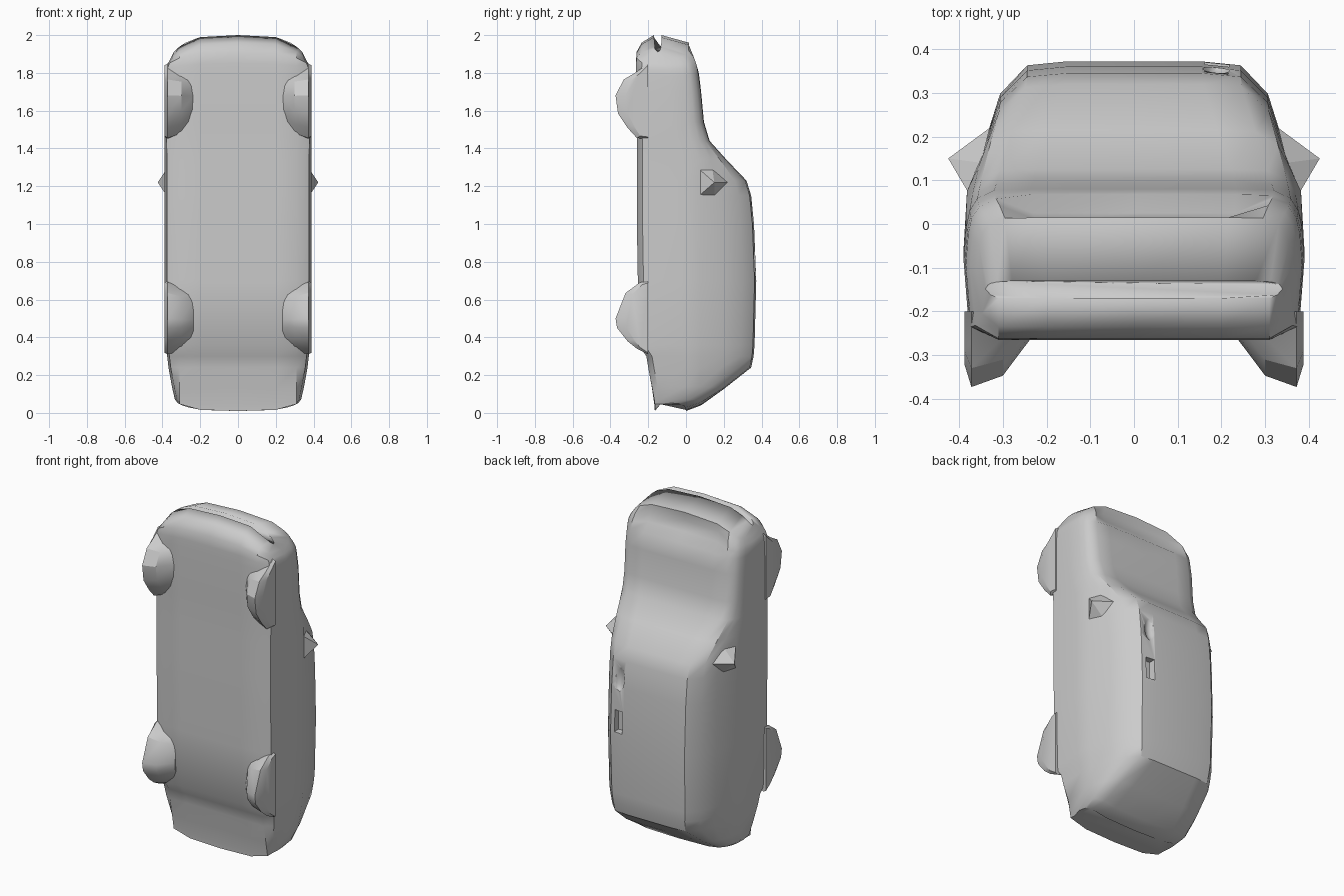
import bpy, bmesh, math

if "Cube" in bpy.data.objects:
    bpy.data.objects.remove(bpy.data.objects["Cube"])

grey = bpy.data.materials.new("plain grey")
grey.diffuse_color = (0.6, 0.6, 0.6, 1)
grey.use_nodes = True
grey.node_tree.nodes["Principled BSDF"].inputs["Base Color"].default_value = grey.diffuse_color


def finish(name, bm, angle=40):
    bmesh.ops.recalc_face_normals(bm, faces=bm.faces)
    me = bpy.data.meshes.new(name)
    bm.to_mesh(me)
    bm.free()
    ob = bpy.data.objects.new(name, me)
    bpy.context.collection.objects.link(ob)
    me.materials.append(grey)
    bpy.ops.object.select_all(action='DESELECT')
    ob.select_set(True)
    bpy.context.view_layer.objects.active = ob
    bpy.ops.object.shade_smooth_by_angle(angle=math.radians(angle))
    return ob


def loft(bm, rings):
    rows = [[bm.verts.new(p) for p in r] for r in rings]
    n = len(rows[0])
    for a, b in zip(rows, rows[1:]):
        for i in range(n):
            j = (i + 1) % n
            bm.faces.new((a[i], a[j], b[j], b[i]))
    bm.faces.new(rows[0])
    bm.faces.new(rows[-1][::-1])


# Car body: lofted along z (station height, half width, underside, top, end rounding)
stations = [
    (0.01, 0.32, -0.165, 0.00, 0.6), (0.04, 0.335, -0.167, 0.08, 0.4),
    (0.13, 0.35, -0.18, 0.205, 0.1), (0.24, 0.368, -0.20, 0.345, 0),
    (0.30, 0.375, -0.21, 0.358, 0), (0.36, 0.383, -0.25, 0.363, 0),
    (0.70, 0.388, -0.255, 0.372, 0), (1.00, 0.388, -0.26, 0.36, 0),
    (1.15, 0.388, -0.26, 0.345, 0), (1.23, 0.388, -0.26, 0.32, 0),
    (1.34, 0.388, -0.26, 0.215, 0), (1.44, 0.39, -0.26, 0.125, 0),
    (1.54, 0.39, -0.262, 0.095, 0), (1.70, 0.39, -0.265, 0.08, 0),
    (1.80, 0.387, -0.265, 0.068, 0.1), (1.85, 0.385, -0.265, 0.06, 0.2),
    (1.91, 0.375, -0.262, 0.045, 0.5), (1.96, 0.36, -0.235, 0.015, 0.8),
    (2.00, 0.34, -0.17, -0.13, 1),
]


def section(z, w, lo, hi, rnd):
    t = min(1, max(0, (hi - 0.08) / 0.25))        # 0 = bonnet, 1 = cabin
    belt = min(0.075, lo + (hi - lo) * 0.75)
    sill = min(0.03, (hi - lo) * 0.2)
    half = [(0, lo), (0.2, lo), (0.31, lo), (w - 0.012, lo + sill),
            (w, lo + (belt - lo) * 0.7), (w * 0.985, belt)]
    for f, bonnet, cabin in ((0.42, 0.965, 0.87), (0.75, 0.92, 0.79),
                             (0.97, 0.82, 0.63), (1, 0.6, 0.4)):
        half.append((w * (bonnet + (cabin - bonnet) * t), belt + f * (hi - belt)))
    # shallow scoop across the nose
    dip = 0.035 if 1.84 < z < 1.92 else 0
    half[-1] = (half[-1][0], half[-1][1] - dip)
    half.append((0, hi - dip))
    full = half + [(-x, y) for x, y in half[-2:0:-1]]
    s = 1 if z > 1 else -1
    return [(x, y, z - s * rnd * 0.1 * (abs(x) / 0.35) ** 4) for x, y in full]


bm = bmesh.new()
loft(bm, [section(*s) for s in stations])
body = finish("car_body", bm, 35)

# Small slot and dent in the roof
for name, z, size in (("roof_slot_cutter", 0.79, (0.055, 0.08, 0.13)),
                      ("roof_dent_cutter", 1.05, (0.07, 0.06, 0.17))):
    bm = bmesh.new()
    if "slot" in name:
        bmesh.ops.create_cube(bm, size=1)
    else:
        bmesh.ops.create_icosphere(bm, subdivisions=2, radius=0.5)
    for v in bm.verts:
        v.co = (0.19 + v.co.x * size[0], 0.365 + v.co.y * size[1], z + v.co.z * size[2])
    cutter = finish(name, bm)
    cutter.hide_render = True
    cutter.hide_viewport = True
    cut = body.modifiers.new(name, 'BOOLEAN')
    cut.operation = 'DIFFERENCE'
    cut.object = cutter

# Wheels: rounded lumps rising from the underside, (y, z offset from the hub)
upper = [(-0.20, 0.18), (-0.27, 0.13), (-0.33, 0.095), (-0.373, 0.01),
         (-0.36, -0.085), (-0.31, -0.16), (-0.26, -0.215), (-0.20, -0.22)]
lower = [(-0.20, 0.23), (-0.245, 0.22), (-0.32, 0.165), (-0.373, 0.03),
         (-0.365, -0.02), (-0.31, -0.09), (-0.26, -0.13), (-0.20, -0.16)]
for label, hub, prof in (("front", 1.67, upper), ("rear", 0.47, lower)):
    for side in (-1, 1):
        bm = bmesh.new()
        rings = []
        for x, sy, sz in ((0.235, 0.35, 0.75), (0.30, 0.85, 0.88),
                          (0.372, 1, 1), (0.388, 0.7, 0.95)):
            rings.append([(side * x, -0.2 + (y + 0.2) * sy, hub + dz * sz)
                          for y, dz in prof])
        loft(bm, rings)
        finish(f"{label}_wheel_{'right' if side > 0 else 'left'}", bm, 30)

# Door mirrors: pointed wedges
for side in (-1, 1):
    bm = bmesh.new()
    base = [bm.verts.new((side * x, y, z)) for x, y, z in
            ((0.378, 0.07, 1.29), (0.378, 0.07, 1.15), (0.35, 0.15, 1.15),
             (0.33, 0.22, 1.22), (0.35, 0.14, 1.29))]
    tip = bm.verts.new((side * 0.425, 0.15, 1.22))
    bm.faces.new(base)
    for i in range(5):
        bm.faces.new((base[i], base[(i + 1) % 5], tip))
    finish(f"door_mirror_{'right' if side > 0 else 'left'}", bm, 10)
